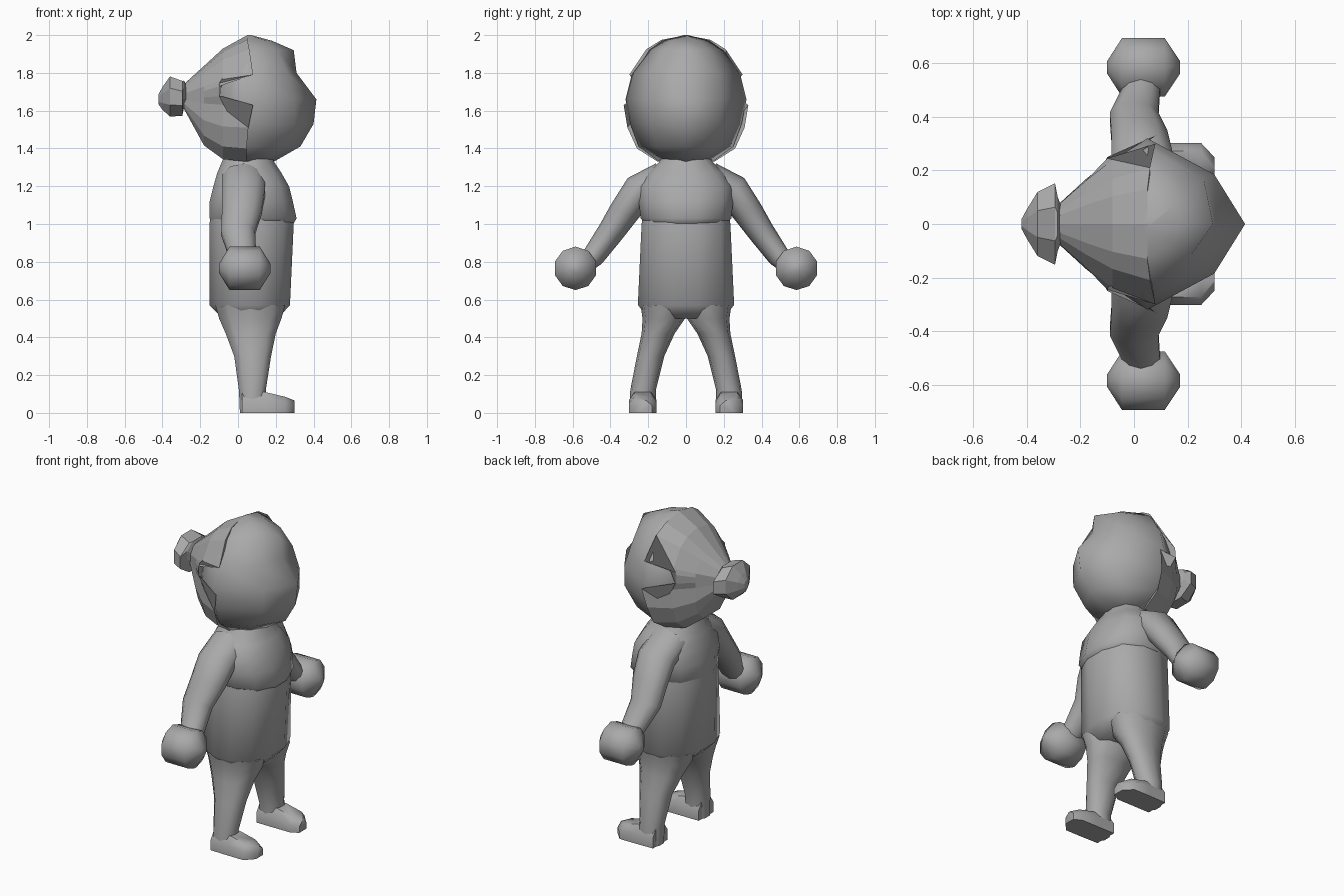
import bpy
import bmesh
import math
from mathutils import Vector

cube = bpy.data.objects.get("Cube")
if cube:
    bpy.data.objects.remove(cube)

clay = bpy.data.materials.new("clay grey")
clay.use_nodes = True
GREY = (0.4, 0.4, 0.4, 1)
clay.diffuse_color = GREY
clay.node_tree.nodes["Principled BSDF"].inputs["Base Color"].default_value = GREY


def loft(name, rings, smooth=70, closed=True):
    """Skin a list of equal-length rings and cap both ends."""
    bm = bmesh.new()
    rows = [[bm.verts.new(p) for p in ring] for ring in rings]
    n = len(rows[0])
    for a, b in zip(rows, rows[1:]):
        for i in range(n if closed else n - 1):
            j = (i + 1) % n
            bm.faces.new((a[i], a[j], b[j], b[i]))
    bm.faces.new(rows[0])
    bm.faces.new(rows[-1])
    bmesh.ops.remove_doubles(bm, verts=bm.verts, dist=0.0005)
    bmesh.ops.recalc_face_normals(bm, faces=bm.faces)
    mesh = bpy.data.meshes.new(name)
    bm.to_mesh(mesh)
    bm.free()
    mesh.materials.append(clay)
    ob = bpy.data.objects.new(name, mesh)
    bpy.context.collection.objects.link(ob)
    if smooth:
        bpy.ops.object.select_all(action='DESELECT')
        ob.select_set(True)
        bpy.context.view_layer.objects.active = ob
        bpy.ops.object.shade_smooth_by_angle(angle=math.radians(smooth))
    return ob


def oval(center, u, v, n=10, power=2.0):
    """Superellipse ring around center, spanned by the half-axes u and v."""
    pts = []
    for i in range(n):
        a = 2 * math.pi * (i + 0.5) / n
        c, s = math.cos(a), math.sin(a)
        k = (abs(c) ** power + abs(s) ** power) ** (-1 / power)
        pts.append(Vector(center) + Vector(u) * c * k + Vector(v) * s * k)
    return pts


def level(z, back, front, y0, y1, n=10, power=2.5):
    """Horizontal ring fitted to a box of the given extents."""
    # Scale so the flats of the ring reach the box sides
    ring = oval((0, 0, z), (1, 0, 0), (0, 1, 0), n, power)
    mx, my = max(p.x for p in ring), max(p.y for p in ring)
    cx, cy, hx, hy = (back + front) / 2, (y0 + y1) / 2, (front - back) / 2, (y1 - y0) / 2
    return [Vector((cx + p.x / mx * hx, cy + p.y / my * hy, z)) for p in ring]


def mirrored(half):
    """Close a half outline (first and last on y = 0) by mirroring across y."""
    return half + [Vector((p.x, -p.y, p.z)) for p in reversed(half[1:-1])]


# Face: height, side half-width, cheek x and half-width, front x
face_rows = [
    (1.33, 0.14, 0.14, 0.09, 0.19), (1.41, 0.25, 0.23, 0.16, 0.33),
    (1.53, 0.295, 0.30, 0.18, 0.40), (1.66, 0.32, 0.30, 0.185, 0.415),
    (1.80, 0.285, 0.26, 0.17, 0.31), (1.92, 0.20, 0.21, 0.12, 0.295),
    (1.97, 0.125, 0.15, 0.07, 0.18), (2.0, 0.01, 0.06, 0.005, 0.07)]
face = []
for z, w, cx, cw, fx in face_rows:
    zb = 1.66 + (z - 1.66) * 0.7
    face.append(mirrored([Vector(p) for p in (
        (-0.1, 0, zb), (-0.1, w * 0.7, zb), (0.05, w, z), (cx, cw, z), (fx, 0, z))]))
loft("face", face)

# Hair: a faceted cap drawn back to a knot, with a notch at each temple
rim = [(0.05, 0, 2.0), (0.05, 0.13, 1.975), (0.06, 0.21, 1.925), (0.08, 0.30, 1.79),
       (-0.1, 0.245, 1.745), (-0.1, 0.25, 1.68), (0.08, 0.33, 1.63),
       (0.055, 0.31, 1.51), (0.045, 0.26, 1.40), (0.045, 0.15, 1.33), (0.045, 0, 1.33)]
rim = [Vector(p) for p in rim]


def hair_ring(x, wide, up, down):
    ring = []
    for p in rim:
        dz = p.z - 1.66
        y = (0.30 if abs(dz) < 0.1 else p.y) * wide
        ring.append(Vector((min(x, p.x - 0.005), y, 1.66 + dz * (up if dz > 0 else down))))
    return mirrored(ring)


loft("hair", [mirrored(rim), hair_ring(-0.08, 0.80, 0.79, 0.96),
              hair_ring(-0.18, 0.54, 0.52, 0.74), hair_ring(-0.285, 0.23, 0.24, 0.16)], smooth=0)

# Hair bun behind the head
bun = [(-0.265, 0.05, 0.05, 1.67), (-0.285, 0.11, 0.075, 1.69), (-0.295, 0.165, 0.10, 1.665),
       (-0.36, 0.13, 0.115, 1.675), (-0.40, 0.06, 0.065, 1.665), (-0.42, 0.02, 0.03, 1.66)]
loft("hair_bun", [oval((x, 0, z), (0, ry, 0), (0, 0, rz), 8) for x, ry, rz, z in bun], smooth=0)

# Torso and the fuller chest above it: height, back, front, half-width
torso = [(0.50, -0.08, 0.21, 0.19), (0.57, -0.15, 0.275, 0.255),
         (1.0, -0.15, 0.295, 0.235), (1.12, -0.145, 0.27, 0.22)]
chest = [(0.985, -0.14, 0.285, 0.19), (1.03, -0.15, 0.31, 0.24), (1.12, -0.15, 0.29, 0.25),
         (1.20, -0.13, 0.27, 0.25), (1.27, -0.11, 0.23, 0.20), (1.33, -0.085, 0.19, 0.14),
         (1.40, -0.06, 0.16, 0.12)]
for name, rows in (("torso", torso), ("chest", chest)):
    loft(name, [level(z, b, f, -w, w, 12) for z, b, f, w in rows])

# Limb tables for the left side
arm = [(0.03, 0.12, 1.24, 0.12, 0.09), (0.03, 0.25, 1.175, 0.12, 0.09),
       (0.02, 0.33, 1.06, 0.11, 0.08), (0.0, 0.40, 0.955, 0.095, 0.07),
       (0.025, 0.49, 0.83, 0.075, 0.06), (0.03, 0.54, 0.79, 0.07, 0.055)]
hand = [(-0.10, 0.025), (-0.045, 0.115), (0.115, 0.115), (0.172, 0.025)]
leg = [(0.57, -0.12, 0.25, 0.01, 0.24), (0.50, -0.10, 0.23, 0.005, 0.23),
       (0.42, -0.065, 0.20, 0.06, 0.235), (0.30, -0.02, 0.175, 0.115, 0.26),
       (0.12, 0.005, 0.147, 0.16, 0.295), (0.0, 0.01, 0.15, 0.155, 0.30)]
foot = [(0.02, 0.155, 0.30, 0.11), (0.145, 0.155, 0.303, 0.11),
        (0.25, 0.155, 0.303, 0.085), (0.30, 0.18, 0.25, 0.065)]

for label, side in (("left", 1), ("right", -1)):
    flip = lambda ring: [Vector((p.x, p.y * side, p.z)) for p in ring]
    rings = []
    for i, (x, y, z, rx, rn) in enumerate(arm):
        a, b = arm[max(i - 1, 0)], arm[min(i + 1, len(arm) - 1)]
        across = Vector((0, a[2] - b[2], b[1] - a[1])).normalized() * rn
        rings.append(flip(oval((x, y, z), (rx, 0, 0), across, 10)))
    loft(label + "_arm", rings)
    loft(label + "_hand", [flip(oval((x, 0.585, 0.765), (0, r, 0), (0, 0, r), 10))
                           for x, r in hand], smooth=80)
    loft(label + "_leg", [flip(level(z, b, f, y0, y1)) for z, b, f, y0, y1 in leg])
    # Foot: flat sole with a chamfered top
    loft(label + "_foot", [flip([Vector(p) for p in (
        (x, y0, 0), (x, y1, 0), (x, y1, h * 0.6), (x, y1 - 0.03, h),
        (x, y0 + 0.03, h), (x, y0, h * 0.6))]) for x, y0, y1, h in foot], smooth=50)
